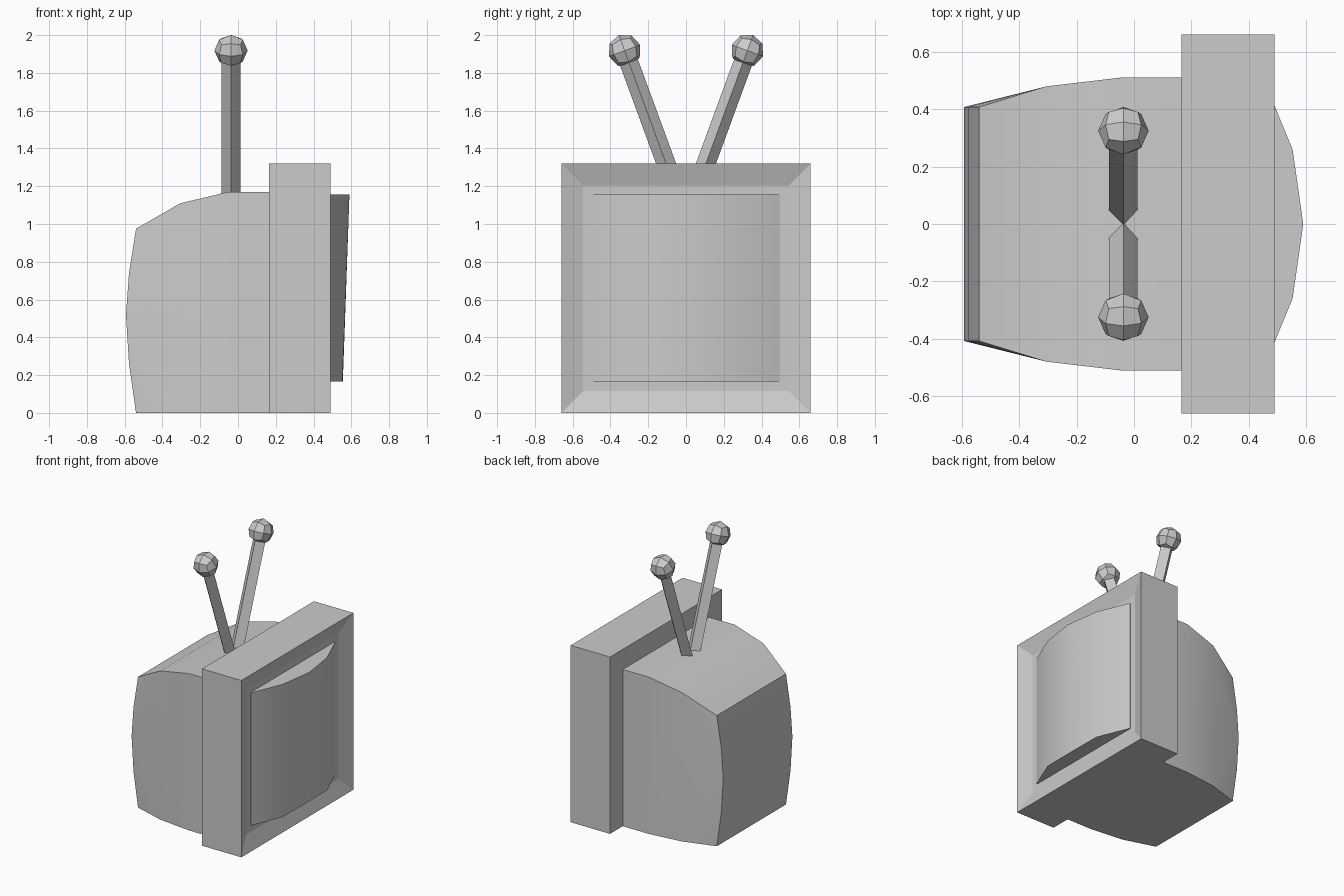
import bpy, bmesh, math
from mathutils import Vector, Matrix

if "Cube" in bpy.data.objects:
    bpy.data.objects.remove(bpy.data.objects["Cube"])


def finish(name, bm, smooth=False):
    bmesh.ops.recalc_face_normals(bm, faces=bm.faces[:])
    me = bpy.data.meshes.new(name)
    bm.to_mesh(me)
    bm.free()
    ob = bpy.data.objects.new(name, me)
    bpy.context.collection.objects.link(ob)
    if smooth:
        bpy.ops.object.select_all(action='DESELECT')
        ob.select_set(True)
        bpy.context.view_layer.objects.active = ob
        bpy.ops.object.shade_smooth_by_angle(angle=math.radians(30))
    return ob


# Front frame: box with a shallow rectangular recess on its +x face
bm = bmesh.new()
bmesh.ops.create_cube(bm, size=1, matrix=Matrix.Translation((0.3275, 0, 0.66))
                      @ Matrix.Diagonal((0.325, 1.32, 1.32, 1)))
bm.faces.ensure_lookup_table()
front = max(bm.faces, key=lambda f: f.calc_center_median().x)
bmesh.ops.inset_individual(bm, faces=[front], thickness=0.163)
for v in front.verts:
    v.co.x -= 0.04
finish("front_frame", bm)

# Bulging screen: (y, x at bottom, x at top)
bm = bmesh.new()
outline = [(-0.497, 0.44, 0.44), (-0.497, 0.455, 0.455), (-0.26, 0.553, 0.553),
           (0, 0.555, 0.59),
           (0.26, 0.553, 0.553), (0.497, 0.455, 0.455), (0.497, 0.44, 0.44)]
low = [bm.verts.new((xb, y, 0.166)) for y, xb, xt in outline]
top = [bm.verts.new((xt, y, 1.156)) for y, xb, xt in outline]
n = len(outline)
for i in range(n):
    j = (i + 1) % n
    bm.faces.new((low[i], low[j], top[j], top[i]))
bm.faces.new(low)
bm.faces.new(top)
finish("screen", bm, True)

# Rear casing: side profile as (x, z, half width), bridged across y
profile = [(0.2, 0, 0.51), (0.2, 1.17, 0.51), (-0.05, 1.17, 0.51),
           (-0.305, 1.11, 0.48), (-0.54, 0.975, 0.408), (-0.577, 0.74, 0.408),
           (-0.593, 0.52, 0.408), (-0.577, 0.26, 0.408), (-0.54, 0, 0.408),
           (-0.305, 0, 0.48), (-0.05, 0, 0.51)]
side_faces = [(0, 1, 2, 10), (10, 2, 3, 9), (3, 4, 5), (3, 5, 6),
              (3, 6, 9), (6, 7, 9), (7, 8, 9)]
bm = bmesh.new()
sides = [[bm.verts.new((x, s * w, z)) for x, z, w in profile] for s in (-1, 1)]
a, b = sides
n = len(profile)
for i in range(n):
    j = (i + 1) % n
    bm.faces.new((a[i], a[j], b[j], b[i]))
for s in sides:
    for f in side_faces:
        bm.faces.new([s[k] for k in f])
finish("rear_casing", bm, True)

# Pair of aerials: four-sided rods with faceted balls
tilt = math.atan(0.367)
for s, side in ((-1, "left"), (1, "right")):
    start = Vector((-0.037, s * 0.032, 1.12))
    end = Vector((-0.037, s * 0.325, 1.918))
    rot = Matrix.Rotation(-s * tilt, 4, 'X')
    bm = bmesh.new()
    bmesh.ops.create_cone(bm, cap_ends=True, segments=4, radius1=0.05, radius2=0.05,
                          depth=(end - start).length,
                          matrix=Matrix.Translation((start + end) / 2) @ rot)
    finish("aerial_rod_" + side, bm)

    bm = bmesh.new()
    bmesh.ops.create_cube(bm, size=1)
    bmesh.ops.subdivide_edges(bm, edges=bm.edges[:], cuts=1, use_grid_fill=True)
    for v in bm.verts:
        v.co = v.co.normalized() * 0.088
    bm.transform(Matrix.Translation(end) @ rot)
    finish("aerial_ball_" + side, bm)
